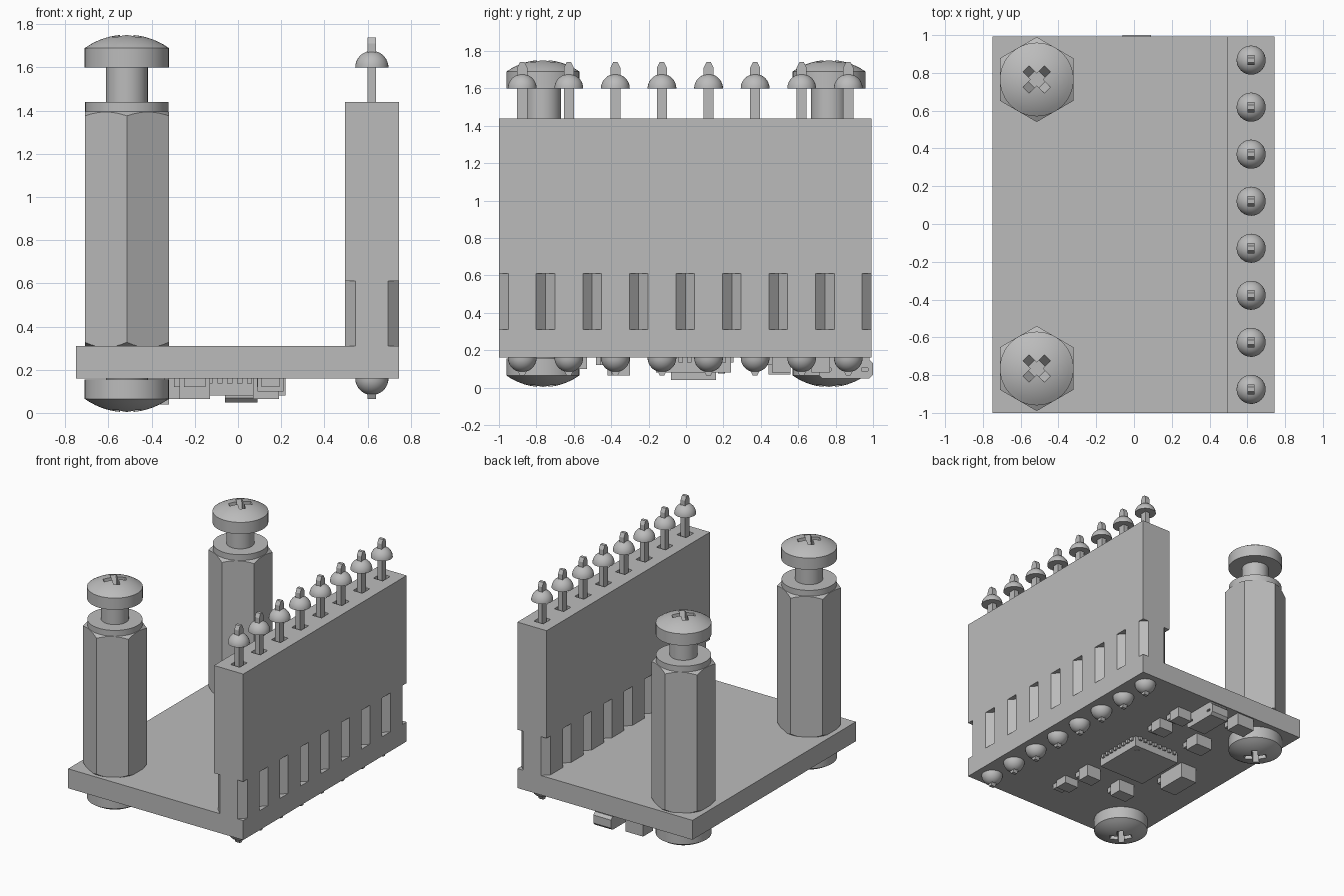
import bpy, bmesh, math
from mathutils import Matrix, Vector

cube = bpy.data.objects.get("Cube")
if cube:
    bpy.data.objects.remove(cube, do_unlink=True)

grey = bpy.data.materials.new("plain_grey")
grey.use_nodes = True
grey.diffuse_color = (0.5, 0.5, 0.5, 1)
grey.node_tree.nodes["Principled BSDF"].inputs["Base Color"].default_value = (0.5, 0.5, 0.5, 1)


def finish(name, bm, smooth=False):
    bmesh.ops.recalc_face_normals(bm, faces=bm.faces)
    mesh = bpy.data.meshes.new(name)
    bm.to_mesh(mesh)
    bm.free()
    mesh.materials.append(grey)
    ob = bpy.data.objects.new(name, mesh)
    bpy.context.collection.objects.link(ob)
    if smooth:
        shade(ob)
    return ob


def shade(ob):
    bpy.ops.object.select_all(action="DESELECT")
    ob.select_set(True)
    bpy.context.view_layer.objects.active = ob
    bpy.ops.object.shade_smooth_by_angle(angle=math.radians(30))


def add_box(bm, lo, hi):
    lo, hi = Vector(lo), Vector(hi)
    size = hi - lo
    mat = Matrix.Translation((lo + hi) / 2) @ Matrix.Diagonal((*size, 1))
    bmesh.ops.create_cube(bm, size=1, matrix=mat)


def add_prism(bm, points, offset, matrix=Matrix()):
    """Polygon pushed along an offset vector."""
    face = bm.faces.new([bm.verts.new(matrix @ Vector(p)) for p in points])
    out = bmesh.ops.extrude_face_region(bm, geom=[face])["geom"]
    moved = [v for v in out if isinstance(v, bmesh.types.BMVert)]
    bmesh.ops.translate(bm, verts=moved, vec=matrix.to_3x3() @ Vector(offset))


def add_lathe(bm, profile, centre, flip=1, steps=48):
    """Closed (radius, height) profile spun about z."""
    rings = []
    for r, z in profile:
        n = 1 if r == 0 else steps
        rings.append([bm.verts.new((centre[0] + r * math.cos(2 * math.pi * i / steps),
                                    centre[1] + r * math.sin(2 * math.pi * i / steps),
                                    centre[2] + flip * z)) for i in range(n)])
    for a, b in zip(rings, rings[1:]):
        for i in range(steps):
            j = (i + 1) % steps
            quad = [a[i % len(a)], a[j % len(a)], b[j % len(b)], b[i % len(b)]]
            bm.faces.new(list(dict.fromkeys(quad)))


def boolean(ob, cutter, operation="DIFFERENCE"):
    cutter.hide_render = True
    mod = ob.modifiers.new("cut", "BOOLEAN")
    mod.operation, mod.object, mod.solver = operation, cutter, "EXACT"
    bpy.context.view_layer.objects.active = ob
    bpy.ops.object.modifier_apply(modifier=mod.name)
    bpy.data.objects.remove(cutter, do_unlink=True)


BOTTOM, DECK, TOP = 0.16, 0.31, 1.44
PITCH, PIN_X = 0.249, 0.62
pin_ys = [-1 + PITCH * (k + 0.5) for k in range(8)]

# Board and upright connector wall in one L-shaped body
bm = bmesh.new()
outline = [(-0.75, BOTTOM), (0.745, BOTTOM), (0.745, TOP), (0.495, TOP), (0.495, DECK), (-0.75, DECK)]
add_prism(bm, [(x, -1, z) for x, z in outline], (0, 1.992, 0))
board = finish("board_and_connector", bm)

# V grooves on both wall faces, and square pin wells in the top
bm = bmesh.new()
g = 0.05
for k in range(9):
    y = -1 + PITCH * k
    for x in (0.495, 0.745):
        add_prism(bm, [(x - g, y, DECK), (x, y - g, DECK), (x + g, y, DECK), (x, y + g, DECK)], (0, 0, 0.3))
for y in pin_ys:
    add_box(bm, (PIN_X - 0.04, y - 0.045, TOP - 0.04), (PIN_X + 0.04, y + 0.045, TOP + 0.1))
boolean(board, finish("groove_cutter", bm))

# Pins with chamfered tips, and solder domes at both ends
bm, domes = bmesh.new(), bmesh.new()
arc = [math.radians(a) for a in range(0, 91, 10)]
dome = [(0, 0)] + [(0.077 * math.cos(a), 0.077 * math.sin(a)) for a in arc[:-1]] + [(0, 0.077)]
for y in pin_ys:
    w, t = 0.027, 0.012
    shape = [(-t, 0.065), (t, 0.065), (w, 0.095), (w, 1.71), (t, 1.74), (-t, 1.74), (-w, 1.71), (-w, 0.095)]
    add_prism(bm, [(PIN_X - 0.019, y + a, z) for a, z in shape], (0.038, 0, 0))
    add_lathe(domes, dome, (PIN_X, y, 1.6), 1, 32)
    add_lathe(domes, dome, (PIN_X, y, BOTTOM), -1, 32)
finish("pins", bm)
finish("solder_domes", domes, True)


# Pan head screw with a tapered cross recess
def screw(name, x, y, z, flip):
    bm = bmesh.new()
    r, wall, rise = 0.195, 0.09, 0.062
    big = (r * r + rise * rise) / (2 * rise)
    cap = [(r * (1 - i / 8), wall + rise - big + math.sqrt(big ** 2 - (r * (1 - i / 8)) ** 2)) for i in range(9)]
    add_lathe(bm, [(0, -0.2), (0.097, -0.2), (0.097, 0), (r, 0)] + cap, (x, y, z), flip)
    head = finish(name, bm)
    bm = bmesh.new()
    for turn in (45, 135):
        m = Matrix.Translation((x, y, z)) @ Matrix.Rotation(math.radians(turn), 4, "Z")
        slot = [(-0.04, 0.06), (0.04, 0.06), (0.1, 0.18), (-0.1, 0.18)]
        add_prism(bm, [(a, -0.022, flip * b) for a, b in slot], (0, 0.044, 0), m)
    # The two slots overlap, so cut them one after the other
    half = len(bm.verts) // 2
    bm.verts.ensure_lookup_table()
    second = bm.copy()
    second.verts.ensure_lookup_table()
    bmesh.ops.delete(bm, geom=bm.verts[half:], context="VERTS")
    bmesh.ops.delete(second, geom=second.verts[:half], context="VERTS")
    for part in (bm, second):
        boolean(head, finish("slot_cutter", part))
    shade(head)


# Hexagonal standoffs with chamfered corners and a round collar
for side, y in (("front", -0.765), ("back", 0.765)):
    x = -0.515
    bm = bmesh.new()
    ring = [(x + 0.225 * math.sin(math.pi * i / 3), y + 0.225 * math.cos(math.pi * i / 3), DECK) for i in range(6)]
    add_prism(bm, ring, (0, 0, TOP - DECK))
    post = finish(side + "_standoff", bm)
    bm = bmesh.new()
    add_lathe(bm, [(0, DECK - 0.01), (0.19, DECK - 0.01), (0.235, 0.335), (0.235, 1.37), (0.193, 1.395),
                   (0.193, TOP + 0.01), (0, TOP + 0.01)], (x, y, 0))
    boolean(post, finish("chamfer_form", bm), "INTERSECT")
    shade(post)
    screw(side + "_top_screw", x, y, 1.6, 1)
    screw(side + "_bottom_screw", x, y, 0.155, -1)

# Main chip under the board, with leads and a pin-one dot
bm = bmesh.new()
cx, cy, h = -0.015, 0.04, 0.2
add_box(bm, (cx - h, cy - h, 0.08), (cx + h, cy + h, BOTTOM))
for i in range(8):
    d = (i - 3.5) * 0.046
    for s in (-1, 1):
        a, b = sorted((s * (h - 0.01), s * (h + 0.015)))
        add_box(bm, (cx + d - 0.012, cy + a, 0.135), (cx + d + 0.012, cy + b, BOTTOM))
        add_box(bm, (cx + a, cy + d - 0.012, 0.135), (cx + b, cy + d + 0.012, BOTTOM))
add_lathe(bm, [(0, 0), (0.018, 0), (0.018, 0.004), (0, 0.004)], (0.13, 0.19, 0.08), -1, 16)
finish("main_chip", bm)

# Small parts under the board: tall body over a lower, wider foot
# centre x, centre y, half x, half y, lowest z
parts = [(-0.245, 0.92, 0.075, 0.06, 0.065), (0.16, 0.51, 0.06, 0.05, 0.08), (0.16, 0.72, 0.06, 0.05, 0.08),
         (-0.2, 0.5, 0.07, 0.06, 0.07), (0.13, -0.35, 0.06, 0.05, 0.065), (-0.2, -0.37, 0.07, 0.05, 0.065),
         (0.15, -0.58, 0.06, 0.05, 0.1), (-0.39, 0.04, 0.07, 0.12, 0.04)]
bm = bmesh.new()
for x, y, a, b, z in parts:
    add_box(bm, (x - a, y - b, z), (x + a, y + b, BOTTOM))
    add_box(bm, (x - a * 0.7, y - b - 0.06, 0.12), (x + a * 0.7, y + b * 0.5, BOTTOM))
finish("small_parts", bm)

# Edge socket with rounded ends and two small windows
bm = bmesh.new()
c = 0.02
rim = [(0.71 + c, 0.048), (1 - c, 0.048), (1, 0.048 + c), (1, 0.15 - c), (1 - c, 0.15),
       (0.98, BOTTOM), (0.73, BOTTOM), (0.71, 0.15 - c), (0.71, 0.048 + c)]
add_prism(bm, [(-0.06, y, z) for y, z in rim], (0.15, 0, 0))
socket = finish("edge_socket", bm)
bm = bmesh.new()
for y in (0.757, 0.955):
    add_box(bm, (0.06, y - 0.018, 0.088), (0.12, y + 0.018, 0.105))
boolean(socket, finish("window_cutter", bm))
